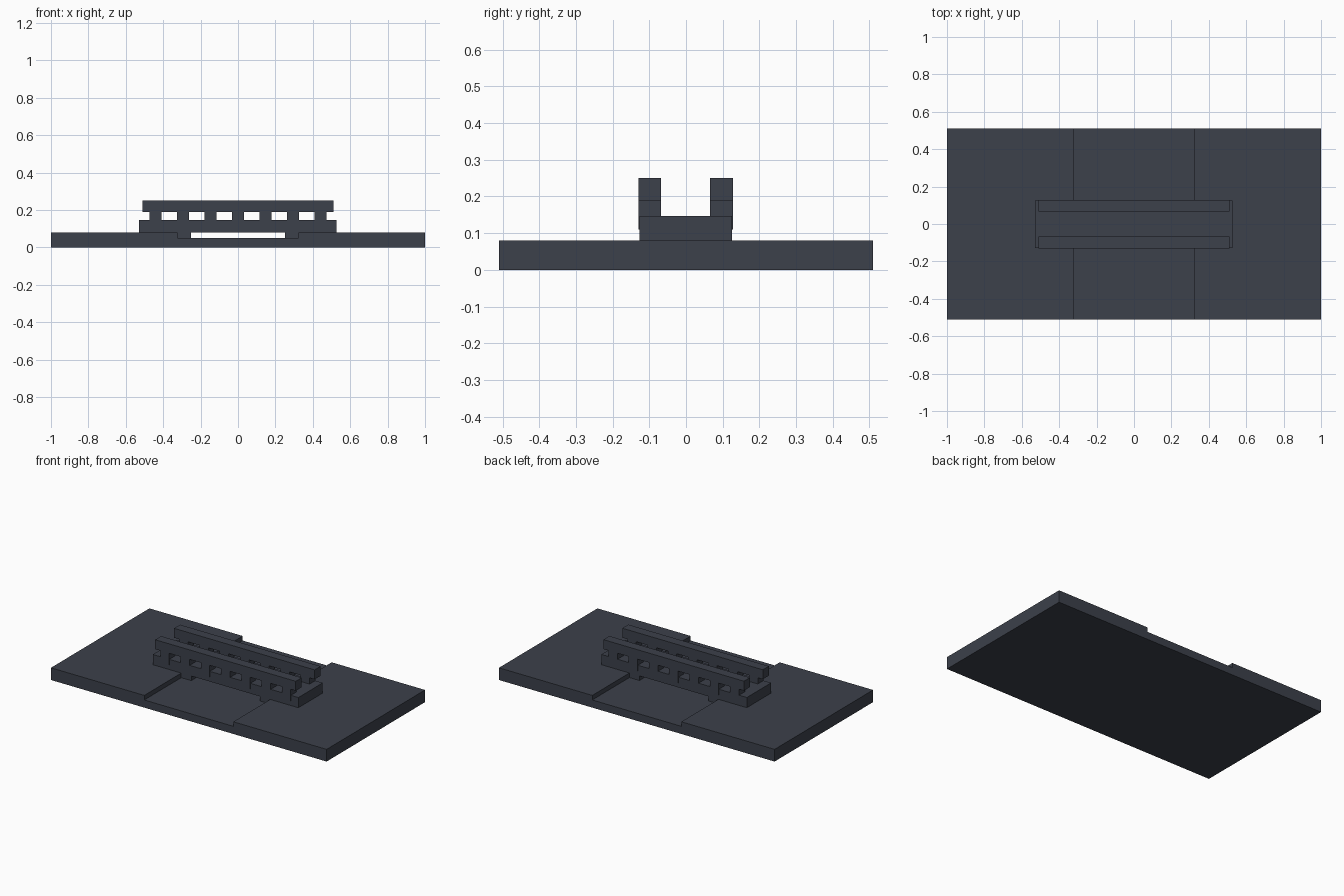
import bpy, bmesh

if "Cube" in bpy.data.objects:
    bpy.data.objects.remove(bpy.data.objects["Cube"])


def box(name, x, y, z):
    """Axis-aligned box from (min, max) ranges."""
    bm = bmesh.new()
    bmesh.ops.create_cube(bm, size=1)
    for v in bm.verts:
        for i, (lo, hi) in enumerate((x, y, z)):
            v.co[i] = hi if v.co[i] > 0 else lo
    return finish(name, bm)


def finish(name, bm):
    bmesh.ops.recalc_face_normals(bm, faces=bm.faces)
    mesh = bpy.data.meshes.new(name)
    bm.to_mesh(mesh)
    bm.free()
    obj = bpy.data.objects.new(name, mesh)
    bpy.context.collection.objects.link(obj)
    mesh.materials.append(paint)
    return obj


paint = bpy.data.materials.new("dark_slate")
paint.diffuse_color = (0.045, 0.052, 0.07, 1)
paint.use_nodes = True
paint.node_tree.nodes["Principled BSDF"].inputs["Base Color"].default_value = paint.diffuse_color

# Ground slab: notched profile with a shallow river channel, extruded along y
profile = [(-1, 0), (1, 0), (1, 0.08), (0.323, 0.08), (0.323, 0.05),
           (-0.323, 0.05), (-0.323, 0.08), (-1, 0.08)]
bm = bmesh.new()
face = bm.faces.new([bm.verts.new((x, -0.51, z)) for x, z in profile])
ext = bmesh.ops.extrude_face_region(bm, geom=[face])
bmesh.ops.translate(bm, vec=(0, 1.02, 0),
                    verts=[g for g in ext["geom"] if isinstance(g, bmesh.types.BMVert)])
finish("ground", bm)

# Bridge deck
CY = -0.001
box("deck", (-0.529, 0.527), (CY - 0.126, CY + 0.126), (0.08, 0.147))

# Abutments under the deck, against the channel banks
for side, x in (("left", (-0.323, -0.25)), ("right", (0.25, 0.323))):
    box("abutment_" + side, x, (CY - 0.126, CY + 0.126), (0.05, 0.08))

# Parapets: top rail on seven posts that lap over the deck edge
for side, y in (("front", (CY - 0.129, CY - 0.067)), ("back", (CY + 0.067, CY + 0.129))):
    box("rail_" + side, (-0.51, 0.51), y, (0.188, 0.25))
    for i in range(-3, 4):
        cx = i * 0.147
        box(f"post_{side}_{i + 4}", (cx - 0.032, cx + 0.032), y, (0.11, 0.188))
